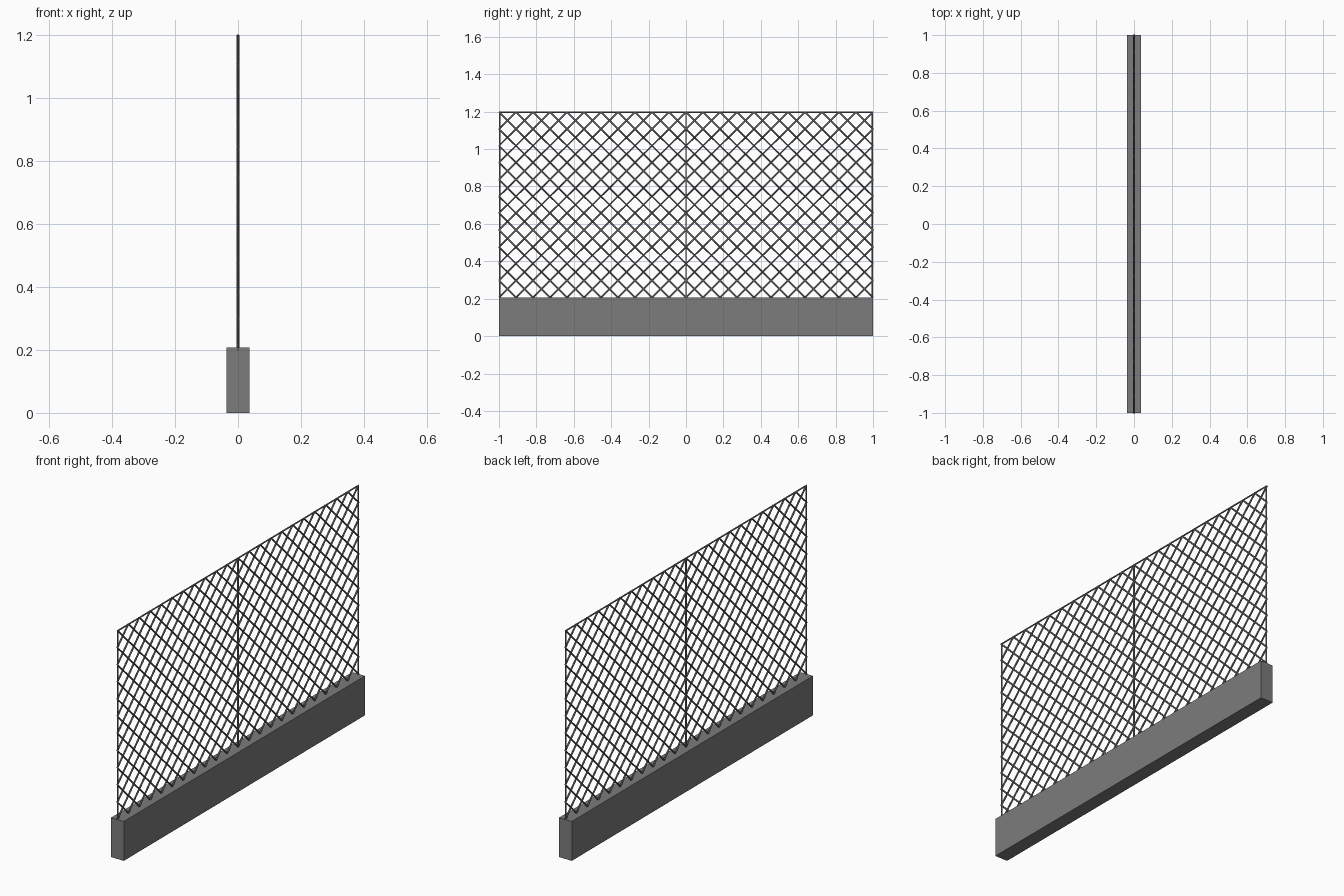
import bpy, bmesh
from mathutils import Vector, Matrix

if "Cube" in bpy.data.objects:
    bpy.data.objects.remove(bpy.data.objects["Cube"])

BASE_Z, TOP_Z = 0.207, 1.198
WIRE_R, RAIL_R = 0.0045, 0.004
CELLS = 11

grey = bpy.data.materials.new("dark_grey")
grey.diffuse_color = (0.2, 0.2, 0.2, 1)
grey.use_nodes = True
grey.node_tree.nodes["Principled BSDF"].inputs["Base Color"].default_value = grey.diffuse_color


def rod(bm, a, b, r, sides=6):
    a, b = Vector(a), Vector(b)
    d = b - a
    rot = d.to_track_quat('Z', 'Y').to_matrix().to_4x4()
    bmesh.ops.create_cone(bm, cap_ends=True, segments=sides, radius1=r, radius2=r,
                          depth=d.length, matrix=Matrix.Translation((a + b) / 2) @ rot)


def finish(bm, name):
    me = bpy.data.meshes.new(name)
    bm.to_mesh(me)
    bm.free()
    me.materials.append(grey)
    ob = bpy.data.objects.new(name, me)
    bpy.context.collection.objects.link(ob)
    return ob


# solid plinth
bm = bmesh.new()
bmesh.ops.create_cube(bm, size=1, matrix=Matrix.Translation((0, 0, BASE_Z / 2))
                      @ Matrix.Diagonal((0.074, 2, BASE_Z, 1)))
finish(bm, "plinth")

# posts and top rail
bm = bmesh.new()
for y in (-0.997, 0, 0.997):
    rod(bm, (0, y, BASE_Z - 0.01), (0, y, TOP_Z), RAIL_R)
rod(bm, (0, -1, TOP_Z - 0.001), (0, 1, TOP_Z - 0.001), RAIL_R)
finish(bm, "frame")

# crossing diagonal wires, clipped to each panel
for name, y0 in (("left_mesh", -1), ("right_mesh", 0)):
    bm = bmesh.new()
    for k in range(1, 2 * CELLS):
        u0, u1 = max(0, k - CELLS), min(CELLS, k)
        for side in (1, -1):
            ends = []
            for u in (u0, u1):
                y = u / CELLS if side > 0 else 1 - u / CELLS
                z = BASE_Z + (TOP_Z - BASE_Z) * (k - u) / CELLS
                ends.append((0.001 * side, y0 + y, z))
            rod(bm, *ends, WIRE_R)
    finish(bm, name)
